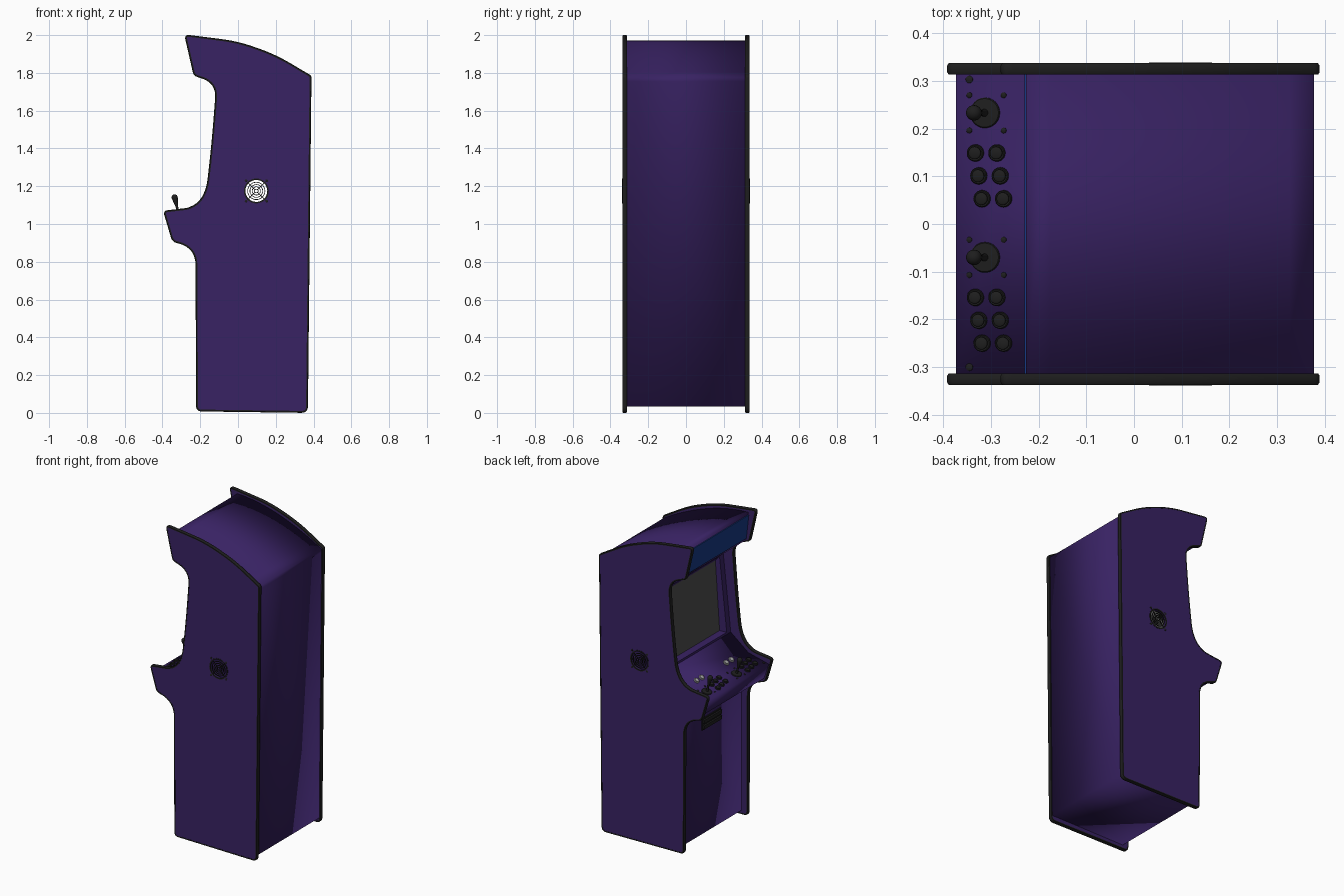
import bpy, bmesh, math
from mathutils import Vector, Matrix

if "Cube" in bpy.data.objects:
    bpy.data.objects.remove(bpy.data.objects["Cube"])


def material(name, rgb):
    m = bpy.data.materials.new(name)
    m.diffuse_color = (*rgb, 1)
    m.use_nodes = True
    m.node_tree.nodes["Principled BSDF"].inputs["Base Color"].default_value = m.diffuse_color
    return m


PURPLE = material("purple_board", (0.040, 0.016, 0.125))
BLACK = material("black_plastic", (0.013, 0.013, 0.013))
BLUE = material("blue_marquee", (0.008, 0.042, 0.23))
GREY = material("screen_grey", (0.075, 0.075, 0.075))
LIGHT = material("light_button", (0.40, 0.40, 0.40))


def finish(name, bm, mat, matrix=None, recalc=True, smooth=True):
    bmesh.ops.remove_doubles(bm, verts=bm.verts, dist=1e-5)
    if recalc:
        bmesh.ops.recalc_face_normals(bm, faces=bm.faces)
    me = bpy.data.meshes.new(name)
    bm.to_mesh(me)
    bm.free()
    me.materials.append(mat)
    ob = bpy.data.objects.new(name, me)
    bpy.context.collection.objects.link(ob)
    if matrix:
        ob.matrix_world = matrix
    if smooth:
        bpy.ops.object.select_all(action='DESELECT')
        ob.select_set(True)
        bpy.context.view_layer.objects.active = ob
        bpy.ops.object.shade_smooth_by_angle(angle=math.radians(35))
    return ob


def rounded(corners, n=8):
    """Closed outline with curved corners; each corner is (x, z, cut length)."""
    out = []
    for i, (x, z, d) in enumerate(corners):
        p = Vector((x, z))
        ends = []
        for q in (corners[i - 1], corners[(i + 1) % len(corners)]):
            v = Vector(q[:2]) - p
            ends.append(p + v.normalized() * min(d, 0.85 * v.length))
        for k in range(n + 1):
            t = k / n
            out.append(ends[0] * (1 - t) ** 2 + p * 2 * t * (1 - t) + ends[1] * t * t)
    return out


def offset(pts, dist):
    out = []
    for i, p in enumerate(pts):
        d = (pts[(i + 1) % len(pts)] - pts[i - 1]).normalized()
        out.append(p + Vector((d.y, -d.x)) * dist)
    return out


def add_lathe(bm, profile, seg=24, at=(0, 0)):
    rings = [[bm.verts.new((at[0] + r * math.cos(math.tau * k / seg),
                            at[1] + r * math.sin(math.tau * k / seg), h))
              for k in range(seg)] for r, h in profile]
    for a, b in zip(rings, rings[1:]):
        for k in range(seg):
            j = (k + 1) % seg
            bm.faces.new((a[k], a[j], b[j], b[k]))


def lathe(name, profile, matrix, mat, seg=24):
    bm = bmesh.new()
    add_lathe(bm, profile, seg)
    return finish(name, bm, mat, matrix)


def add_box(bm, size, matrix):
    bmesh.ops.create_cube(bm, size=1, matrix=matrix @ Matrix.Diagonal((*size, 1)))


# Side panels with black edge trim
outline = rounded([
    (-0.222, 0.008, 0.03), (0.37, 0.0, 0.035), (0.389, 1.785, 0.012),
    (0.20, 1.897, 0.09), (0.0, 1.968, 0.09), (-0.285, 2.004, 0.03),
    (-0.235, 1.785, 0.02), (-0.115, 1.745, 0.08), (-0.14, 1.42, 0.15),
    (-0.175, 1.12, 0.12), (-0.27, 1.085, 0.01), (-0.397, 1.07, 0.025),
    (-0.348, 0.905, 0.025), (-0.225, 0.875, 0.095)])
SPEAKER = Vector((0.097, 1.175))
hole = [SPEAKER + 0.062 * Vector((math.cos(math.tau * k / 32), math.sin(math.tau * k / 32)))
        for k in range(32)]
trim_section = [(-0.010, -0.012), (-0.003, -0.012), (0, -0.007), (0, 0.007),
                (-0.003, 0.012), (-0.010, 0.012)]

for side, s in (("left", 1), ("right", -1)):
    cu = bpy.data.curves.new(side + "_side_panel", 'CURVE')
    cu.dimensions, cu.fill_mode, cu.extrude = '2D', 'BOTH', 0.011
    for loop in (offset(outline, -0.004), hole):
        sp = cu.splines.new('POLY')
        sp.points.add(len(loop) - 1)
        for pt, p in zip(sp.points, loop):
            pt.co = (p.x, p.y, 0, 1)
        sp.use_cyclic_u = True
    cu.materials.append(PURPLE)
    ob = bpy.data.objects.new(side + "_side_panel", cu)
    bpy.context.collection.objects.link(ob)
    ob.location.y = s * 0.325
    ob.rotation_euler.x = math.pi / 2
    bpy.ops.object.select_all(action='DESELECT')
    ob.select_set(True)
    bpy.context.view_layer.objects.active = ob
    bpy.ops.object.convert(target='MESH')

    bm = bmesh.new()
    rows = [[bm.verts.new((p.x, s * 0.325 + y, p.y)) for p in offset(outline, d)]
            for d, y in trim_section]
    for a, b in zip(rows, rows[1:] + rows[:1]):
        for i in range(len(a)):
            j = (i + 1) % len(a)
            bm.faces.new((a[i], a[j], b[j], b[i]))
    finish(side + "_edge_trim", bm, BLACK)

    # Speaker grille: open rings, diagonal spokes and corner screws
    bm = bmesh.new()
    for r in (0.008, 0.020, 0.032, 0.044, 0.058):
        w = 0.008 if r > 0.05 else 0.0035
        add_lathe(bm, [(r, 0), (r + w, 0), (r + w, 0.006), (r, 0.006), (r, 0)], 32)
    for k in range(4):
        a = math.radians(45 + 90 * k)
        add_box(bm, (0.066, 0.004, 0.004),
                Matrix.Rotation(a, 4, 'Z') @ Matrix.Translation((0.042, 0, 0.003)))
        add_lathe(bm, [(0.007, 0), (0.007, 0.005), (0.004, 0.007), (0, 0.007)], 12,
                  (0.077 * math.cos(a), 0.077 * math.sin(a)))
    finish(side + "_speaker_grille", bm, BLACK,
           Matrix.Translation((SPEAKER.x, s * 0.332, SPEAKER.y))
           @ Matrix.Rotation(-s * math.pi / 2, 4, 'X'))

# Cabinet shell: one folded board between the side panels, open at the screen
W = 0.314
FRONT, BACK = Vector((-0.373, 0, 1.030)), Vector((-0.226, 0, 1.066))
RAMP = Vector((-0.10, 0, 1.165))
roof = [(0.377 - 0.603 * k / 12, 1.972 - 0.197 * (1 - k / 12) ** 1.8) for k in range(13)]
path = [(RAMP.x, RAMP.z), (BACK.x, BACK.z), (FRONT.x, FRONT.z), (-0.338, 0.930),
        (-0.26, 0.910), (-0.178, 0.82), (-0.178, 0.035), (0.362, 0.035),
        (0.377, 1.755)] + roof + [(-0.205, 1.785), (-0.04, 1.72)]
bm = bmesh.new()
rows = [[bm.verts.new((x, y, z)) for y in (W, -W)] for x, z in path]
for a, b in zip(rows, rows[1:]):
    bm.faces.new((a[0], b[0], b[1], a[1]))
shell = finish("cabinet_shell", bm, PURPLE, recalc=False)
mod = shell.modifiers.new("thickness", 'SOLIDIFY')
mod.thickness, mod.offset = 0.01, -1

# Screen bezel funnelling in to the screen
def rect(half, x0, z0, x1, z1):
    return [(x0, half, z0), (x0, -half, z0), (x1, -half, z1), (x1, half, z1)]


screen_rect = rect(0.25, -0.065, 1.19, -0.035, 1.635)
bm = bmesh.new()
loops = [[bm.verts.new(c) for c in r] for r in (
    rect(W, -0.10, 1.165, -0.04, 1.72), rect(0.275, -0.0985, 1.178, -0.047, 1.655), screen_rect)]
for a, b in zip(loops, loops[1:]):
    for i in range(4):
        j = (i + 1) % 4
        bm.faces.new((a[i], a[j], b[j], b[i]))
finish("screen_bezel", bm, PURPLE, recalc=False, smooth=False)
bm = bmesh.new()
bm.faces.new([bm.verts.new(c) for c in screen_rect])
finish("screen", bm, GREY, recalc=False, smooth=False)

# Marquee plate
bm = bmesh.new()
lo, hi = Vector((-0.2075, 0, 1.80)), Vector((-0.2252, 0, 1.955))
mid, up = (lo + hi) / 2, hi - lo
tilt = math.atan2(up.x, up.z)
add_box(bm, (0.008, 2 * W, up.length), Matrix.Translation(mid) @ Matrix.Rotation(tilt, 4, 'Y'))
finish("marquee", bm, BLUE, smooth=False)

# Control deck fittings, standing square to the sloping boards
def on_slope(a, b, x, y):
    d = b - a
    p = a + d * ((x - a.x) / d.x)
    return Matrix.Translation((x, y, p.z)) @ Matrix.Rotation(-math.atan2(d.z, d.x), 4, 'Y')


button = [(0.018, -0.002), (0.018, 0.004), (0.016, 0.006), (0.013, 0.005),
          (0.013, 0.010), (0.010, 0.012), (0, 0.012)]
screw = [(0.006, -0.002), (0.006, 0.002), (0.003, 0.004), (0, 0.004)]
stick = [(0.032, -0.002), (0.032, 0.003), (0.030, 0.005), (0.008, 0.007), (0.006, 0.03),
         (0.007, 0.05), (0.012, 0.075), (0.016, 0.095), (0.016, 0.103), (0.012, 0.110),
         (0.006, 0.114), (0, 0.115)]
for n, y in enumerate((0.233, -0.070), 1):
    lathe(f"joystick_{n}", stick, on_slope(FRONT, BACK, -0.312, y), BLACK)
    for i, x in enumerate((-0.345, -0.273)):
        for j, dy in enumerate((0.037, -0.037)):
            lathe(f"joystick_{n}_screw_{2 * i + j + 1}", screw,
                  on_slope(FRONT, BACK, x, y + dy), BLACK, 12)
    for row in range(3):
        for col in range(2):
            lathe(f"play_button_{n}_{2 * row + col + 1}", button,
                  on_slope(FRONT, BACK, -0.332 + 0.007 * row + 0.045 * col,
                           y - 0.084 - 0.048 * row), BLACK)
    for j, dy in enumerate((-0.035, -0.087)):
        lathe(f"start_button_{n}_{j + 1}", button,
              on_slope(BACK, RAMP, -0.213, y + dy), LIGHT)
for n, y in enumerate((0.303, -0.300), 1):
    lathe(f"deck_screw_{n}", [(r * 1.3, h) for r, h in screw],
          on_slope(FRONT, BACK, -0.345, y), BLACK, 12)

# Coin slots on the lower front
bm = bmesh.new()
add_box(bm, (0.008, 0.19, 0.075), Matrix.Translation((-0.181, 0, 0.745)))
for z in (0.727, 0.763):
    add_box(bm, (0.016, 0.18, 0.022), Matrix.Translation((-0.188, 0, z)))
finish("coin_slots", bm, BLACK, smooth=False)
